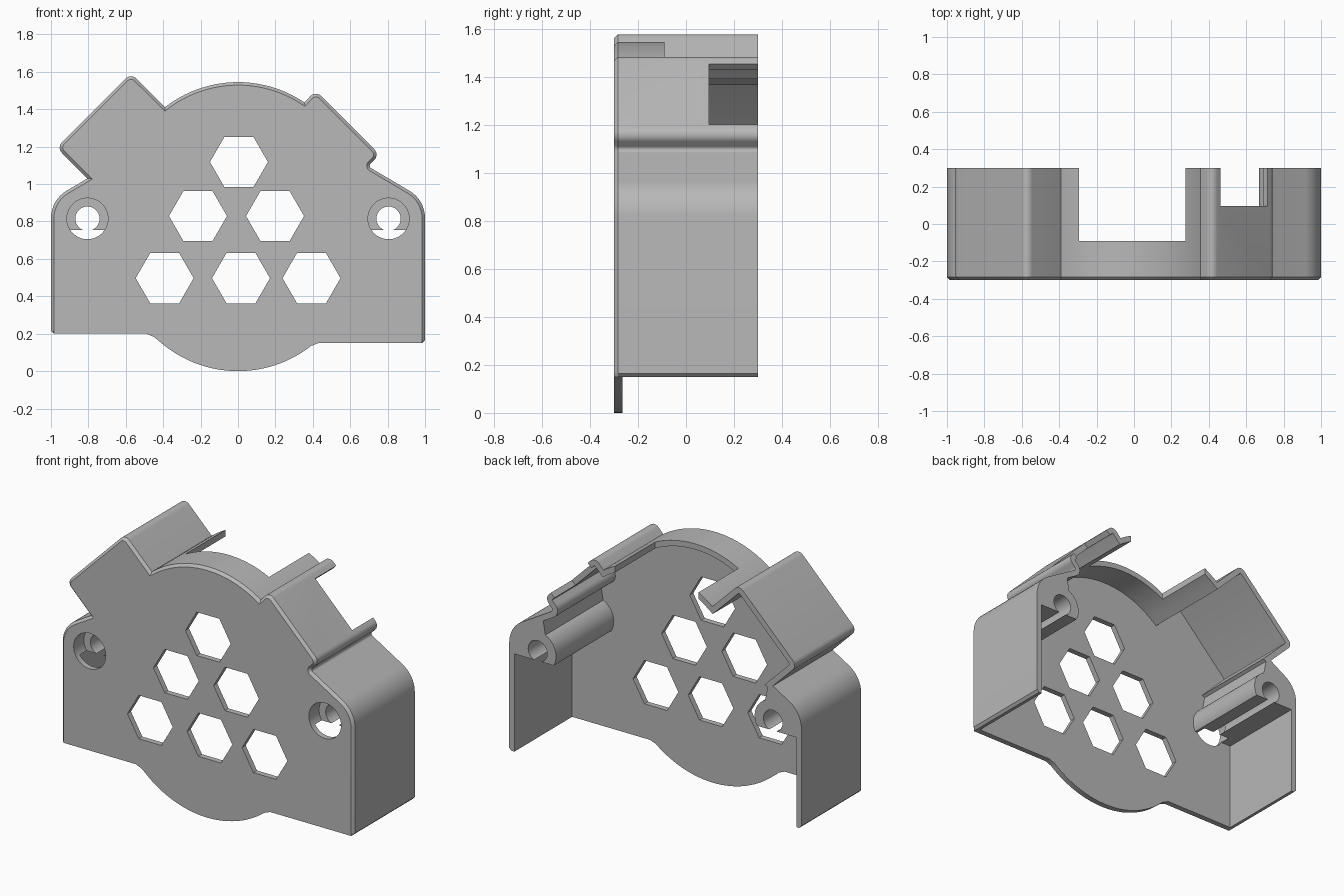
import bpy, bmesh, math
from mathutils import Vector

if "Cube" in bpy.data.objects:
    bpy.data.objects.remove(bpy.data.objects["Cube"])

FRONT, BACK = -0.3, 0.3
THICK, CHAMFER = 0.035, 0.016

grey = bpy.data.materials.new("plain grey")
grey.use_nodes = True
grey.diffuse_color = (0.48, 0.48, 0.48, 1)
grey.node_tree.nodes["Principled BSDF"].inputs["Base Color"].default_value = grey.diffuse_color


def arc(cx, cz, r, a0, a1, n):
    """Points on an arc, angles in degrees."""
    angles = [math.radians(a0 + (a1 - a0) * i / n) for i in range(n + 1)]
    return [Vector((cx + r * math.cos(a), cz + r * math.sin(a))) for a in angles]


def fillet(a, b, c, r, n=8):
    """Round corner b between a and c."""
    u, v = (a - b).normalized(), (c - b).normalized()
    half = u.angle(v) / 2
    centre = b + (u + v).normalized() * (r / math.sin(half))
    p, q = (b + d * (r / math.tan(half)) - centre for d in (u, v))
    sweep = p.angle_signed(q)
    pts = []
    for i in range(n + 1):
        t = -sweep * i / n
        pts.append(centre + Vector((p.x * math.cos(t) - p.y * math.sin(t),
                                    p.x * math.sin(t) + p.y * math.cos(t))))
    return pts


def rounded(corners):
    """Polyline from (x, z, radius) corners."""
    pts = [Vector(c[:2]) for c in corners]
    out = [pts[0]]
    for i in range(1, len(pts) - 1):
        r = corners[i][2]
        out += fillet(pts[i - 1], pts[i], pts[i + 1], r) if r else [pts[i]]
    return out + [pts[-1]]


def inset(path, d):
    """Offset an open path towards the inside of the cover."""
    dirs = [(b - a).normalized() for a, b in zip(path, path[1:])]
    normals = [Vector((v.y, -v.x)) for v in dirs]
    normals = [normals[0]] + normals + [normals[-1]]
    return [p + (m + n) * (d / (1 + m.dot(n)))
            for p, m, n in zip(path, normals, normals[1:])]


def loft(name, rings):
    """Solid through rings of (points, y)."""
    bm = bmesh.new()
    loops = [[bm.verts.new((p[0], y, p[1])) for p in pts] for pts, y in rings]
    for a, b in zip(loops, loops[1:]):
        for i in range(len(a)):
            j = (i + 1) % len(a)
            bm.faces.new((a[i], a[j], b[j], b[i]))
    bm.faces.new(loops[0])
    bm.faces.new(loops[-1])
    bmesh.ops.recalc_face_normals(bm, faces=bm.faces)
    mesh = bpy.data.meshes.new(name)
    bm.to_mesh(mesh)
    bm.free()
    mesh.materials.append(grey)
    obj = bpy.data.objects.new(name, mesh)
    bpy.context.collection.objects.link(obj)
    return obj


def prism(name, pts, y0, y1):
    return loft(name, [(pts, y0), (pts, y1)])


def combine(target, tool, operation):
    mod = target.modifiers.new(tool.name, "BOOLEAN")
    mod.operation, mod.solver, mod.object = operation, "EXACT", tool
    bpy.context.view_layer.objects.active = target
    bpy.ops.object.modifier_apply(modifier=mod.name)
    bpy.data.objects.remove(tool)


# Outline: left side and bump, crown arc, right bump and side
left = rounded([(-1, 0.215, 0), (-1, 0.915, 0.17), (-0.805, 1.03, 0),
                (-0.97, 1.195, 0.04), (-0.5725, 1.5925, 0.04), (-0.39, 1.411, 0)])
crown = arc(0, 0.91, 0.635, 127.9, 56, 32)
right = rounded([(0.355, 1.437, 0), (0.415, 1.50, 0.04), (0.7575, 1.1575, 0.04),
                 (0.695, 1.095, 0.015), (1, 0.915, 0.17), (1, 0.165, 0)])
wall = left[:-1] + crown + right[1:]
bottom = ([Vector((0.985, 0.15)), Vector((0.43, 0.15))]
          + arc(0, 0.635, 0.635, -52.1, -131.4, 32)
          + [Vector((-0.45, 0.183)), Vector((-0.49, 0.2)), Vector((-0.985, 0.2))])

# Body with a chamfered front rim, hollowed from behind and below
cover = loft("cover_shell", [(inset(wall, CHAMFER) + bottom, FRONT),
                             (wall + bottom, FRONT + CHAMFER),
                             (wall + bottom, BACK)])
inner = inset(wall, THICK)
cavity = ([Vector((inner[0].x, -0.2))] + inner + [Vector((inner[-1].x, -0.2))])
combine(cover, prism("cavity", cavity, FRONT + THICK, BACK + 0.1), "DIFFERENCE")

# Screw bosses: flat underneath, rounded inside, merged into wall and roof
BX, BZ, BR = 0.805, 0.815, 0.125
for side in (-1, 1):
    profile = ([Vector((0.98, 0.755))] + arc(BX, BZ, BR, 208.7, 115, 16)
               + [Vector((0.77, 1.025)), Vector((0.93, 0.93)), Vector((0.98, 0.83))])
    profile = [(side * p.x, p.y) for p in profile]
    combine(cover, prism("screw_boss", profile, FRONT + 0.02, BACK), "UNION")

for side in (-1, 1):
    for r, end in ((0.11, -0.2), (0.065, BACK + 0.1)):
        hole = arc(side * BX, BZ, r, 0, 360, 40)[:-1]
        combine(cover, prism("screw_hole", hole, FRONT - 0.1, end), "DIFFERENCE")

# Hexagonal vents
for x, z in ((0.005, 1.118), (-0.214, 0.829), (0.198, 0.829),
             (-0.392, 0.497), (0.016, 0.497), (0.393, 0.497)):
    combine(cover, prism("vent", arc(x, z, 0.155, 0, 360, 6)[:-1],
                         FRONT - 0.1, FRONT + 0.1), "DIFFERENCE")

# Notch in the crown and slot in the right slope
crown_notch = [(-0.295, 1.25), (0.275, 1.25), (0.275, 1.7), (-0.295, 1.7)]
combine(cover, prism("crown_notch", crown_notch, -0.09, BACK + 0.1), "DIFFERENCE")
a, b, n = Vector((0.465, 1.455)), Vector((0.715, 1.2)), Vector((0.06, 0.06))
combine(cover, prism("slope_slot", [a - n, b - n, b + n, a + n], 0.095, BACK + 0.1),
        "DIFFERENCE")

# Smooth the rounded corners, keep the edges crisp
bpy.ops.object.select_all(action="DESELECT")
cover.select_set(True)
bpy.context.view_layer.objects.active = cover
bpy.ops.object.shade_smooth_by_angle(angle=math.radians(25))
